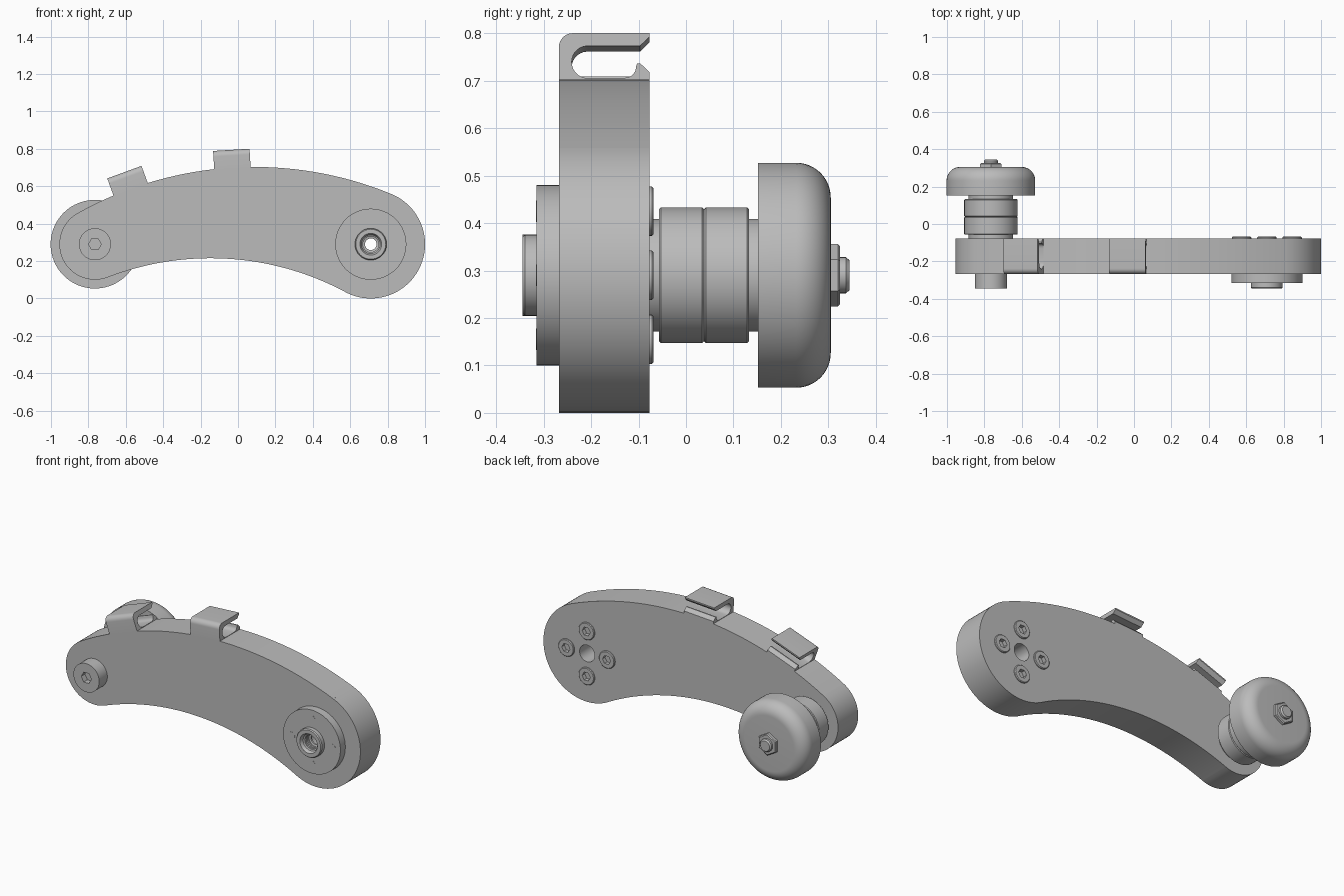
import bpy, bmesh
from math import sin, cos, pi, atan2, radians
from mathutils import Vector, Matrix

cube = bpy.data.objects.get("Cube")
if cube:
    bpy.data.objects.remove(cube, do_unlink=True)

grey = bpy.data.materials.new("plain grey")
grey.use_nodes = True
grey.diffuse_color = (0.5, 0.5, 0.5, 1)
grey.node_tree.nodes["Principled BSDF"].inputs["Base Color"].default_value = (0.5, 0.5, 0.5, 1)

FRONT, BACK = -0.268, -0.077           # arm faces
AXLE, HUB = (-0.765, 0.29), (0.71, 0.29)  # end centres in x, z


def finish(bm, name):
    bmesh.ops.remove_doubles(bm, verts=bm.verts, dist=1e-5)
    bmesh.ops.recalc_face_normals(bm, faces=bm.faces)
    mesh = bpy.data.meshes.new(name)
    bm.to_mesh(mesh)
    bm.free()
    mesh.materials.append(grey)
    obj = bpy.data.objects.new(name, mesh)
    bpy.context.collection.objects.link(obj)
    return obj


def smooth(obj):
    bpy.ops.object.select_all(action='DESELECT')
    obj.select_set(True)
    bpy.context.view_layer.objects.active = obj
    bpy.ops.object.shade_smooth_by_angle(angle=radians(28))


def lathe(name, centre, profile, sides=64, closed=False, turn=0.0):
    """Spin (radius, y) points about an axis along y."""
    bm = bmesh.new()
    rings = []
    for r, y in profile:
        angles = [turn + 2 * pi * i / sides for i in range(sides)]
        rings.append([bm.verts.new((centre[0] + r * cos(a), y, centre[1] + r * sin(a)))
                      for a in angles])
    pairs = list(zip(rings, rings[1:]))
    if closed:
        pairs.append((rings[-1], rings[0]))
    else:
        bm.faces.new(rings[0])
        bm.faces.new(rings[-1])
    for a, b in pairs:
        for i in range(sides):
            j = (i + 1) % sides
            bm.faces.new((a[i], a[j], b[j], b[i]))
    return finish(bm, name)


def prism(name, points, offset):
    """Extrude a closed outline of 3D points."""
    bm = bmesh.new()
    face = bm.faces.new([bm.verts.new(p) for p in points])
    new = bmesh.ops.extrude_face_region(bm, geom=[face])["geom"]
    bmesh.ops.translate(bm, vec=offset, verts=[v for v in new if isinstance(v, bmesh.types.BMVert)])
    return finish(bm, name)


def cut(cutter, *targets):
    for target in targets:
        mod = target.modifiers.new("cut", 'BOOLEAN')
        mod.operation = 'DIFFERENCE'
        mod.solver = 'EXACT'
        mod.object = cutter
        bpy.context.view_layer.objects.active = target
        bpy.ops.object.modifier_apply(modifier=mod.name)
    bpy.data.objects.remove(cutter, do_unlink=True)


def arc(c, r, a0, a1, n):
    return [(c[0] + r * cos(a0 + (a1 - a0) * i / n), c[1] + r * sin(a0 + (a1 - a0) * i / n))
            for i in range(n + 1)]


def heading(a, b):
    return atan2(b[1] - a[1], b[0] - a[0])


# curved arm: two round ends joined by tangent arcs
TOP_C, TOP_R = (0.087, -1.227), 1.93
LOW_C, LOW_R = (-0.147, -1.312), 1.527
top_r, top_l = heading(TOP_C, HUB), heading(TOP_C, AXLE)
outline = (arc(TOP_C, TOP_R, top_r, top_l, 48)
           + arc(AXLE, 0.19, top_l, heading(AXLE, LOW_C) + 2 * pi, 32)
           + arc(LOW_C, LOW_R, heading(LOW_C, AXLE), heading(LOW_C, HUB), 48)
           + arc(HUB, 0.29, heading(HUB, LOW_C), top_r, 48))
arm = prism("arm", [(x, FRONT, z) for x, z in outline], (0, BACK - FRONT, 0))
cut(lathe("bore", HUB, [(0.05, -0.4), (0.05, 0.1)]), arm)

# stepped hub with a ribbed bore
ribs = []
for i in range(4):
    y = -0.325 + 0.012 * i
    ribs += [(0.05, y), (0.042, y + 0.004), (0.042, y + 0.008)]
hub = lathe("hub_disc", HUB,
            [(0.19, FRONT), (0.19, -0.315), (0.085, -0.315), (0.085, -0.339), (0.08, -0.345),
             (0.058, -0.345), (0.052, -0.335)] + ribs + [(0.031, -0.278), (0.031, FRONT)],
            closed=True)
smooth(hub)

# four screws through the hub: socket heads behind, pin ends in front
for k in range(4):
    a = k * pi / 2
    c = (HUB[0] + 0.135 * cos(a), HUB[1] + 0.135 * sin(a))
    head = lathe("screw_head_%d" % (k + 1), c,
                 [(0.052, -0.1), (0.052, -0.072), (0.048, -0.068)], 40)
    cut(lathe("socket", c, [(0.027, -0.092), (0.027, 0)], 6), head, arm)
    smooth(head)
    smooth(lathe("screw_tip_%d" % (k + 1), c, [(0.023, -0.28), (0.023, -0.3158)], 32))
smooth(arm)

# axle bolt with hex socket
bolt = lathe("axle_bolt_head", AXLE, [(0.0855, -0.25), (0.0855, -0.345)])
cut(lathe("socket", AXLE, [(0.034, -0.31), (0.034, -0.4)], 6), bolt)
smooth(bolt)

# spacers and the pair of bearings
smooth(lathe("inner_spacer", AXLE, [(0.119, -0.09), (0.119, -0.05)]))
smooth(lathe("outer_spacer", AXLE, [(0.119, 0.125), (0.119, 0.16)]))
for name, y0, y1 in (("inner_bearing", -0.057, 0.038), ("outer_bearing", 0.038, 0.133)):
    smooth(lathe(name, AXLE, [(0.139, y0), (0.143, y0 + 0.004), (0.143, y1 - 0.004), (0.139, y1)]))

# wheel with a rounded outer shoulder
shoulder = arc((0.164, 0.232), 0.073, 0, pi / 2, 12)
smooth(lathe("wheel", AXLE, [(0.237, 0.152)] + shoulder, 80))

# hex nut and axle end
nut = lathe("nut", AXLE, [(0.066, 0.3), (0.066, 0.32), (0.06, 0.325)], 6, turn=pi / 6)
smooth(nut)
smooth(lathe("axle_end", AXLE, [(0.038, 0.3), (0.038, 0.337), (0.031, 0.345)], 32))

# spring clips on the upper edge: wall, overhanging lip and small catch
clip_profile = ([(FRONT, -0.015)]
                + arc((-0.238, 0.065), 0.03, pi, pi / 2, 8)
                + [(BACK, 0.095), (BACK, 0.087), (-0.097, 0.068)]
                + arc((-0.207, 0.034), 0.034, pi / 2, 3 * pi / 2, 14)
                + [(-0.13, 0)]
                + arc((-0.13, 0.025), 0.025, -pi / 3, 0, 5)
                + [(-0.103, 0.031), (-0.096, 0.031), (BACK, 0.012), (BACK, -0.015)])
for name, x in (("left_clip", -0.03), ("right_clip", -0.575)):
    clip = prism(name, [(-0.0975, y, z) for y, z in clip_profile], (0.195, 0, 0))
    lean = Vector((x - TOP_C[0], 0)).x / TOP_R
    angle = atan2(lean, (1 - lean * lean) ** 0.5)
    foot = Vector((x, 0, TOP_C[1] + TOP_R * cos(angle)))
    clip.data.transform(Matrix.Translation(foot) @ Matrix.Rotation(angle, 4, 'Y'))
    smooth(clip)
